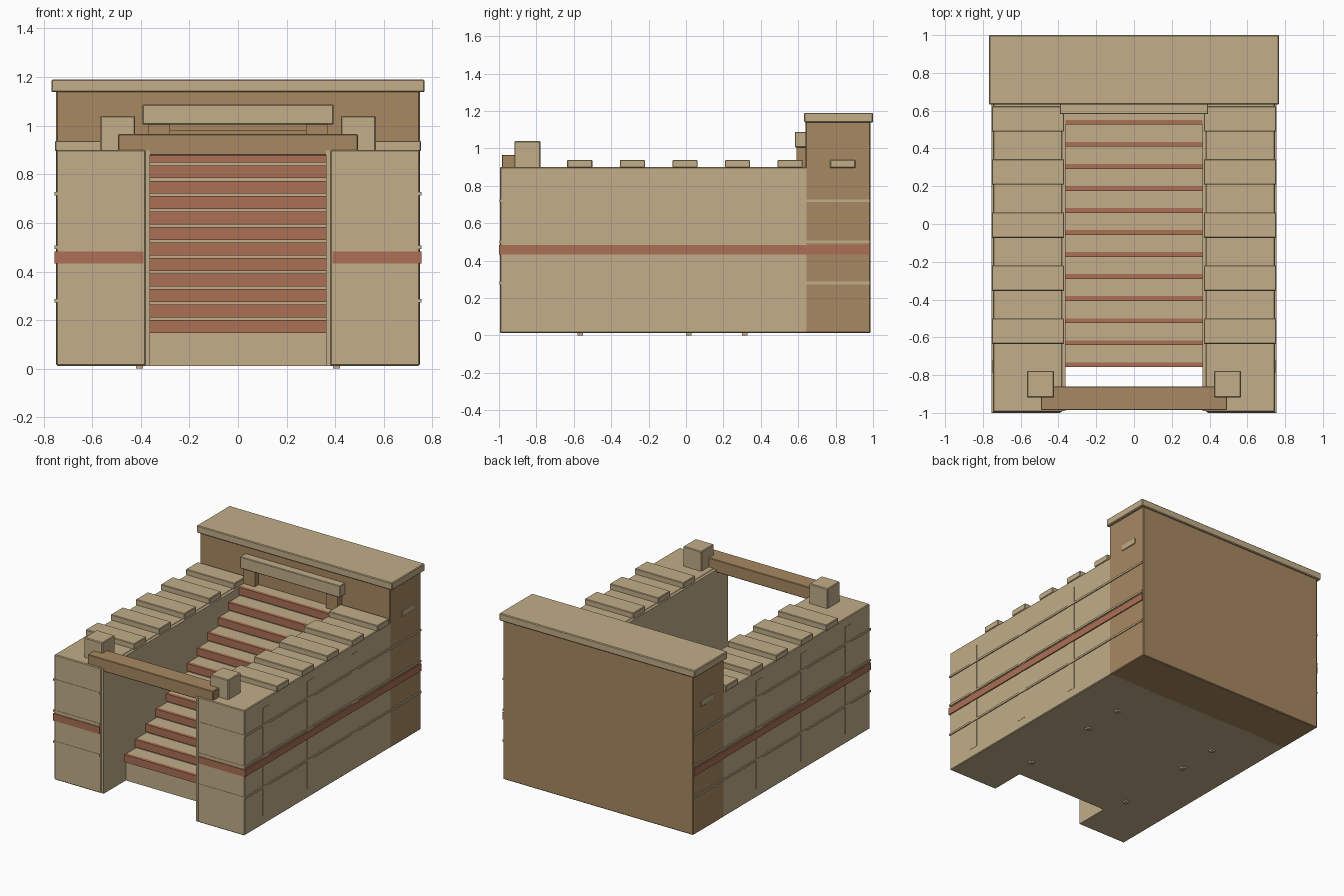
import bpy, bmesh

if "Cube" in bpy.data.objects:
    bpy.data.objects.remove(bpy.data.objects["Cube"])


def material(name, rgb):
    m = bpy.data.materials.new(name)
    m.diffuse_color = (*rgb, 1.0)
    m.use_nodes = True
    m.node_tree.nodes["Principled BSDF"].inputs["Base Color"].default_value = m.diffuse_color
    return m


SAND = material("sandstone", (0.54, 0.42, 0.25))
BROWN = material("brown_stone", (0.39, 0.25, 0.12))
BRICK = material("brick_red", (0.41, 0.16, 0.09))


def box(name, x, y, z, mat, bevel=0.0):
    """Box spanning the given (low, high) ranges."""
    bm = bmesh.new()
    bmesh.ops.create_cube(bm, size=1.0)
    for v in bm.verts:
        v.co = [r[0] + (c + 0.5) * (r[1] - r[0]) for c, r in zip(v.co, (x, y, z))]
    me = bpy.data.meshes.new(name)
    bm.to_mesh(me)
    bm.free()
    me.materials.append(mat)
    ob = bpy.data.objects.new(name, me)
    bpy.context.collection.objects.link(ob)
    if bevel:
        mod = ob.modifiers.new("edge_bevel", 'BEVEL')
        mod.width = bevel
        mod.segments = 1
    return ob


def pair(name, x, y, z, mat, bevel=0.0):
    """The same box on the right and mirrored on the left."""
    box(name + "_right", x, y, z, mat, bevel)
    box(name + "_left", (-x[1], -x[0]), y, z, mat, bevel)


BASE = 0.012

# Side walls and their inner linings
pair("side_wall", (0.38, 0.747), (-0.995, 0.66), (BASE, 0.90), SAND, 0.005)
pair("wall_lining", (0.362, 0.389), (-0.99, 0.65), (BASE, 0.897), SAND)

# Raised courses and brick band running along the walls
for i, z in enumerate((0.28, 0.50, 0.72)):
    pair(f"wall_course_{i}", (0.389, 0.754), (-0.997, 0.983),
         (z - 0.007, z + 0.007), SAND)
pair("brick_band", (0.389, 0.755), (-1.0, 0.983), (0.432, 0.482), BRICK)

# Shallow pilasters on the outer walls
for i in range(3):
    y = -0.79 + 0.5 * i
    pair(f"pilaster_{i}", (0.72, 0.749), (y, y + 0.07), (0.075, 0.84), SAND)

# Coping slabs along the wall tops
for i in range(6):
    y = -0.635 + 0.281 * i
    pair(f"coping_slab_{i}", (0.37, 0.753), (y, y + 0.135), (0.895, 0.938), SAND, 0.004)

# Rear block with its overhanging roof slab
box("rear_block", (-0.748, 0.748), (0.64, 0.987), (BASE, 1.15), BROWN, 0.005)
box("roof_slab", (-0.768, 0.768), (0.632, 1.0), (1.138, 1.19), SAND, 0.005)

# Stairs with brick nosings
RISE, RUN = 0.0636, 0.1165
for i in range(12):
    y, z = -0.742 + RUN * i, 0.20 + RISE * i
    low = BASE if i == 0 else z - RISE - 0.02
    box(f"step_{i}", (-0.37, 0.37), (y, 0.65), (low, z), SAND)
    box(f"nosing_{i}", (-0.362, 0.362), (y - 0.014, y + 0.01),
        (z - 0.052, z + 0.001), BRICK)

# Doorway lintel, brackets and back panel
box("door_lintel", (-0.393, 0.393), (0.582, 0.65), (1.005, 1.088), SAND, 0.004)
pair("lintel_bracket", (0.28, 0.368), (0.59, 0.65), (0.89, 1.006), BROWN)
box("door_panel", (-0.285, 0.285), (0.632, 0.65), (0.89, 0.98), BROWN)

# Front beam with a post behind each end
box("front_beam", (-0.493, 0.493), (-0.985, -0.86), (0.877, 0.965), BROWN, 0.004)
pair("front_post", (0.423, 0.567), (-0.918, -0.777), (0.89, 1.04), SAND, 0.005)

# Small ground pads that the structure rests on
for i, y in enumerate((-0.58, 0.0, 0.3)):
    pair(f"ground_pad_{i}", (0.39, 0.42), (y, y + 0.03), (0.0, 0.02), SAND)
